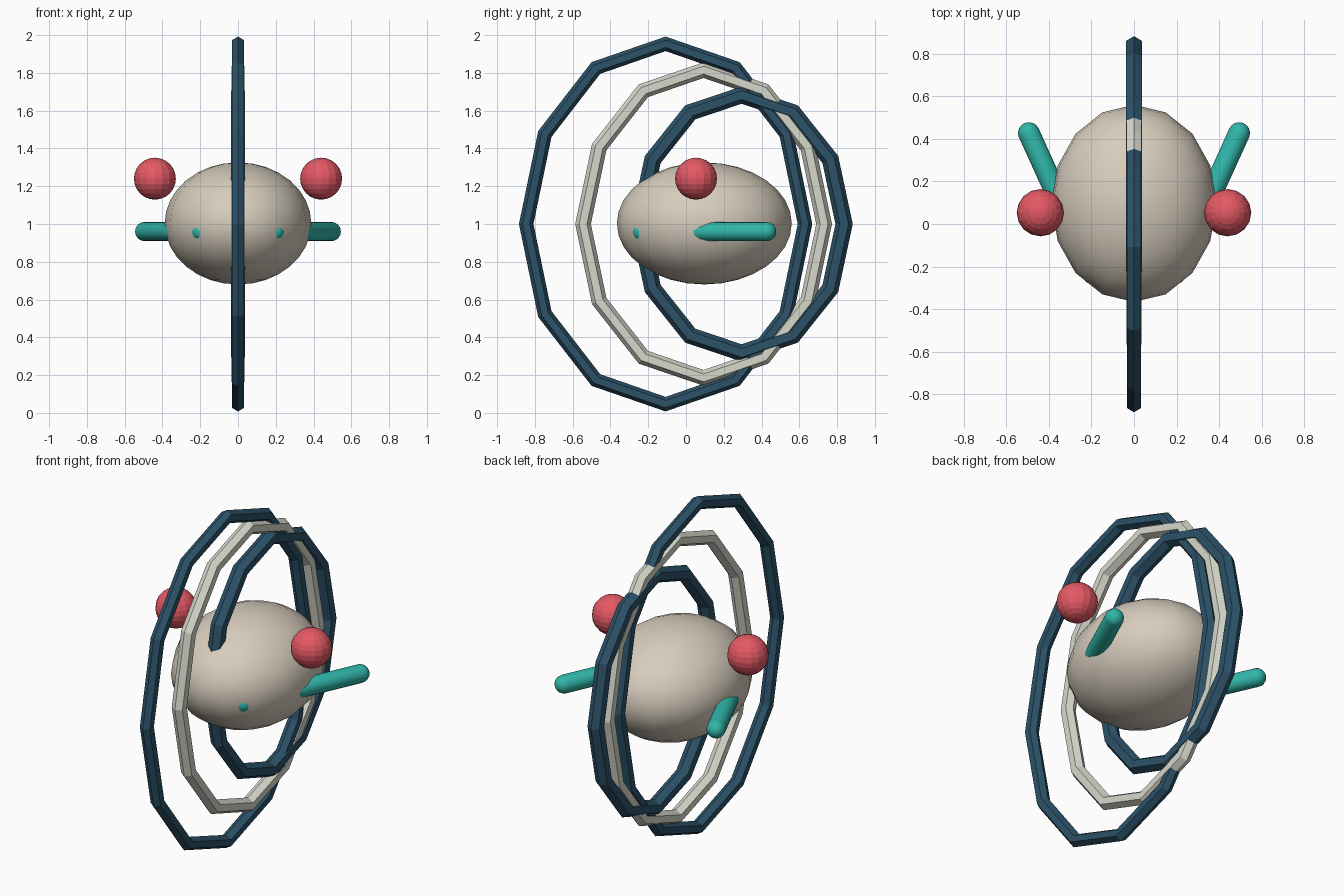
import bpy, bmesh
from math import sin, cos, pi, atan2
from mathutils import Matrix, Vector

if "Cube" in bpy.data.objects:
    bpy.data.objects.remove(bpy.data.objects["Cube"])


def material(name, rgb):
    m = bpy.data.materials.new(name)
    m.diffuse_color = (*rgb, 1)
    m.use_nodes = True
    m.node_tree.nodes["Principled BSDF"].inputs["Base Color"].default_value = m.diffuse_color
    return m


TAN = material("tan", (0.68, 0.61, 0.51))
RED = material("red", (0.78, 0.10, 0.13))
TEAL = material("teal", (0.03, 0.47, 0.40))
NAVY = material("navy", (0.025, 0.085, 0.14))
CREAM = material("cream", (0.68, 0.69, 0.60))


def add_object(name, bm, mat, smooth=False):
    bmesh.ops.recalc_face_normals(bm, faces=bm.faces[:])
    for f in bm.faces:
        f.smooth = smooth
    mesh = bpy.data.meshes.new(name)
    bm.to_mesh(mesh)
    bm.free()
    mesh.materials.append(mat)
    ob = bpy.data.objects.new(name, mesh)
    bpy.context.collection.objects.link(ob)
    return ob


def ellipsoid(name, loc, radii, mat, seg, rings, smooth):
    bm = bmesh.new()
    bmesh.ops.create_uvsphere(bm, u_segments=seg, v_segments=rings, radius=1)
    bmesh.ops.transform(bm, verts=bm.verts[:],
                        matrix=Matrix.Translation(loc) @ Matrix.Diagonal((*radii, 1)))
    return add_object(name, bm, mat, smooth)


def capsule(name, a, b, r, mat, seg=16):
    # sphere split at its equator, upper and lower halves moved apart
    a, b = Vector(a), Vector(b)
    half = (b - a).length / 2
    bm = bmesh.new()
    arc = [(r * cos(-pi / 2 + i * pi / 10), r * sin(-pi / 2 + i * pi / 10) - half) for i in range(6)]
    arc += [(x, -z) for x, z in reversed(arc)]
    vs = [bm.verts.new((x, 0, z)) for x, z in arc]
    es = [bm.edges.new(p) for p in zip(vs, vs[1:])]
    bmesh.ops.spin(bm, geom=vs + es, cent=(0, 0, 0), axis=(0, 0, 1),
                   angle=2 * pi, steps=seg, use_duplicate=False)
    bmesh.ops.remove_doubles(bm, verts=bm.verts[:], dist=1e-5)
    rot = (b - a).to_track_quat('Z', 'Y').to_matrix().to_4x4()
    bmesh.ops.transform(bm, verts=bm.verts[:], matrix=Matrix.Translation((a + b) / 2) @ rot)
    return add_object(name, bm, mat, True)


def oval_ring(name, cy, ry, rz, tube, mat, sides=12, section=6):
    # hexagonal tube around a twelve-sided upright oval; ry, rz are outer radii
    bm = bmesh.new()
    a, b = ry - tube, rz - tube * 1.06
    loops = []
    for i in range(sides):
        t = 2 * pi * i / sides
        n = atan2(sin(t) / b, cos(t) / a)
        loop = []
        for j in range(section):
            s = 2 * pi * j / section
            o = tube * 1.04 * cos(s)
            loop.append(bm.verts.new((tube * sin(s), cy + a * cos(t) + o * cos(n),
                                      1 + b * sin(t) + o * sin(n))))
        loops.append(loop)
    for i in range(sides):
        p, q = loops[i], loops[(i + 1) % sides]
        for j in range(section):
            k = (j + 1) % section
            bm.faces.new((p[j], p[k], q[k], q[j]))
    return add_object(name, bm, mat)


# egg-shaped body
ellipsoid("body", (0, 0.097, 1.003), (0.388, 0.463, 0.323), TAN, 16, 16, True)

# three nested upright rings
oval_ring("outer_ring", -0.108, 0.775, 0.993, 0.037, NAVY)
oval_ring("middle_ring", 0.093, 0.678, 0.857, 0.040, CREAM)
oval_ring("inner_ring", 0.294, 0.587, 0.729, 0.044, NAVY)

# paired side balls and slanted rods
for side, s in (("left", -1), ("right", 1)):
    ellipsoid(side + "_ball", (s * 0.44, 0.053, 1.24), (0.111,) * 3, RED, 16, 12, False)
    capsule(side + "_rod", (s * 0.195, -0.231, 0.96), (s * 0.494, 0.427, 0.96), 0.051, TEAL)
